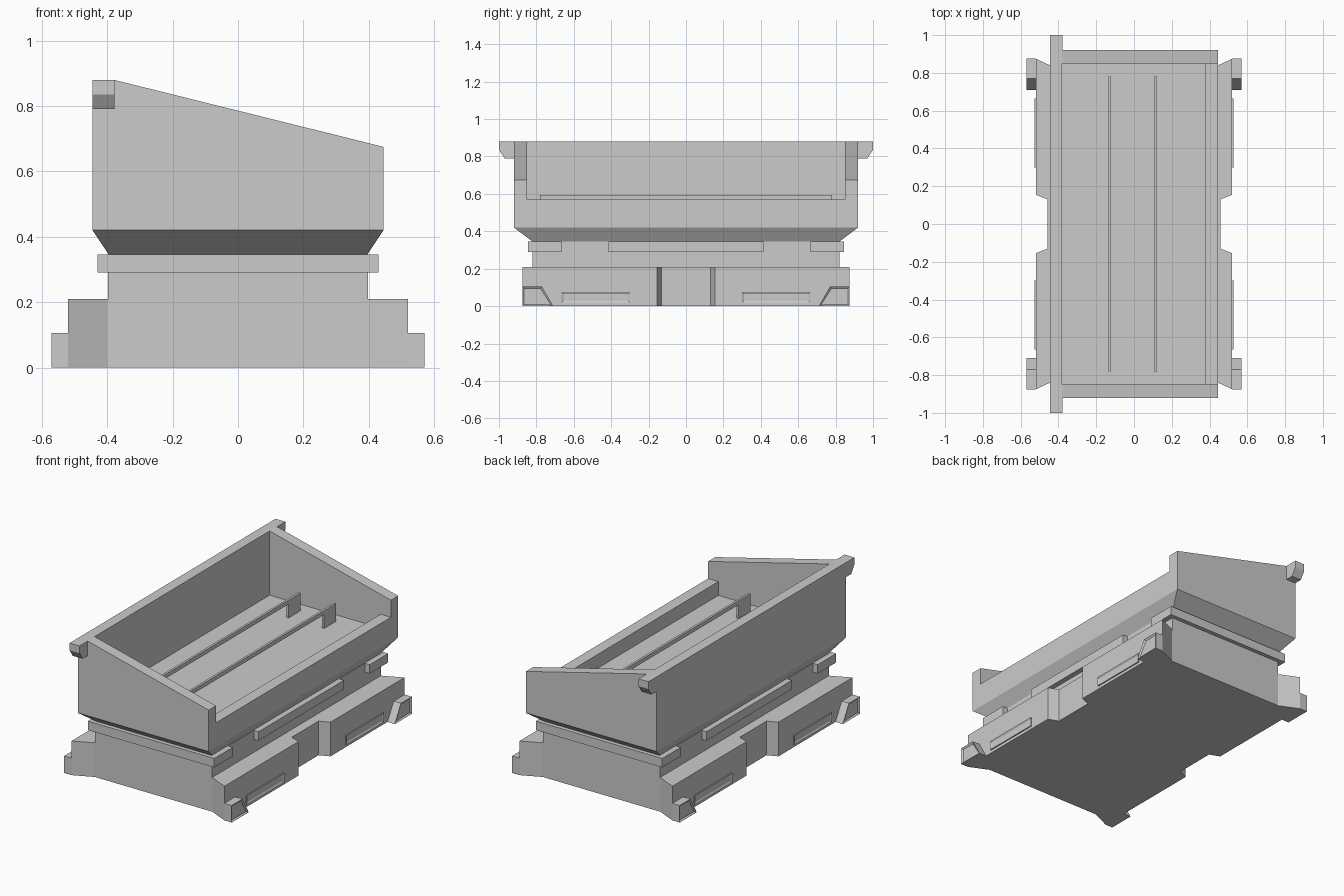
import bpy, bmesh

if "Cube" in bpy.data.objects:
    bpy.data.objects.remove(bpy.data.objects["Cube"])


def prism(name, pts, axis, a, b, inset=0.0, depth=0.0):
    """Extrude a 2D profile along an axis from a to b; optionally recess the cap at b."""
    def place(p, t):
        u, v = p
        return {'x': (t, u, v), 'y': (u, t, v), 'z': (u, v, t)}[axis]
    bm = bmesh.new()
    low = [bm.verts.new(place(p, a)) for p in pts]
    top = [bm.verts.new(place(p, b)) for p in pts]
    bm.faces.new(low)
    cap = bm.faces.new(top)
    n = len(pts)
    for i in range(n):
        j = (i + 1) % n
        bm.faces.new((low[i], low[j], top[j], top[i]))
    bmesh.ops.recalc_face_normals(bm, faces=bm.faces[:])
    if inset:
        bmesh.ops.inset_region(bm, faces=[cap], thickness=inset)
        d = depth if b > a else -depth
        bmesh.ops.translate(bm, verts=cap.verts[:], vec=place((0, 0), -d))
    return finish(name, bm)


def finish(name, bm):
    mesh = bpy.data.meshes.new(name)
    bm.to_mesh(mesh)
    bm.free()
    obj = bpy.data.objects.new(name, mesh)
    bpy.context.collection.objects.link(obj)
    return obj


def rect(u0, u1, v0, v1):
    return [(u0, v0), (u1, v0), (u1, v1), (u0, v1)]


# Skirted base with a notch in the middle of each long side
right = [(0.40, 0.82), (0.52, 0.875), (0.52, 0.155), (0.457, 0.13)]
right += [(x, -y) for x, y in reversed(right)]
prism("base_skirt", right + [(-x, -y) for x, y in right], 'z', 0, 0.21)

# Narrower body above the skirt
prism("body", rect(-0.398, 0.398, -0.82, 0.82), 'z', 0.21, 0.345)

# Tapered underside of the tub
bm = bmesh.new()
bmesh.ops.create_cube(bm, size=2)
for v in bm.verts:
    hx, hy, z = (0.445, 0.92, 0.42) if v.co.z > 0 else (0.395, 0.82, 0.345)
    v.co = (v.co.x * hx, v.co.y * hy, z)
finish("tub_underside", bm)

# Tub: floor, high back wall and low front wall as one cross-section
prism("tub_trough", [(-0.445, 0.42), (0.445, 0.42), (0.445, 0.57), (0.375, 0.57),
                     (0.375, 0.485), (-0.38, 0.485), (-0.38, 0.88), (-0.445, 0.88)],
      'y', -0.85, 0.85)

for sy, end in ((-1, "front"), (1, "rear")):
    # Sloped end walls
    prism(f"end_wall_{end}", [(-0.445, 0.42), (0.445, 0.42), (0.445, 0.675),
                              (-0.38, 0.88), (-0.445, 0.88)], 'y', sy * 0.85, sy * 0.92)
    # Lugs at the ends of the high wall
    lug = [(0.92, 0.79), (0.97, 0.79), (1.0, 0.835), (1.0, 0.88), (0.92, 0.88)]
    prism(f"lug_{end}", [(sy * y, z) for y, z in lug], 'x', -0.445, -0.378)
    # Band wrapping round each end of the body
    wrap = [(0.43, 0.845), (0.43, 0.665), (0.398, 0.665), (0.398, 0.82)]
    wrap += [(-x, y) for x, y in reversed(wrap)]
    prism(f"end_band_{end}", [(x, sy * y) for x, y in wrap], 'z', 0.29, 0.345)

    for sx, side in ((-1, "left"), (1, "right")):
        # Corner feet with recessed outer face
        foot = [(0.71, 0), (0.875, 0), (0.875, 0.105), (0.77, 0.105)]
        prism(f"foot_{end}_{side}", [(sy * y, z) for y, z in foot], 'x',
              sx * 0.52, sx * 0.57, 0.014, 0.008)
        # Framed slots on the skirt
        prism(f"slot_frame_{end}_{side}", rect(sy * 0.30, sy * 0.665, 0.018, 0.075), 'x',
              sx * 0.515, sx * 0.527, 0.014, 0.006)

# Middle side bands
for sx, side in ((-1, "left"), (1, "right")):
    prism(f"side_band_{side}", rect(-0.415, 0.415, 0.29, 0.345), 'x', sx * 0.398, sx * 0.43)

# Divider rails standing on end tabs
rail = [(-0.78, 0.485), (-0.665, 0.485), (-0.665, 0.57), (0.665, 0.57),
        (0.665, 0.485), (0.78, 0.485), (0.78, 0.595), (-0.78, 0.595)]
for x, side in ((-0.128, "left"), (0.114, "right")):
    prism(f"divider_rail_{side}", rail, 'x', x - 0.007, x + 0.007)
